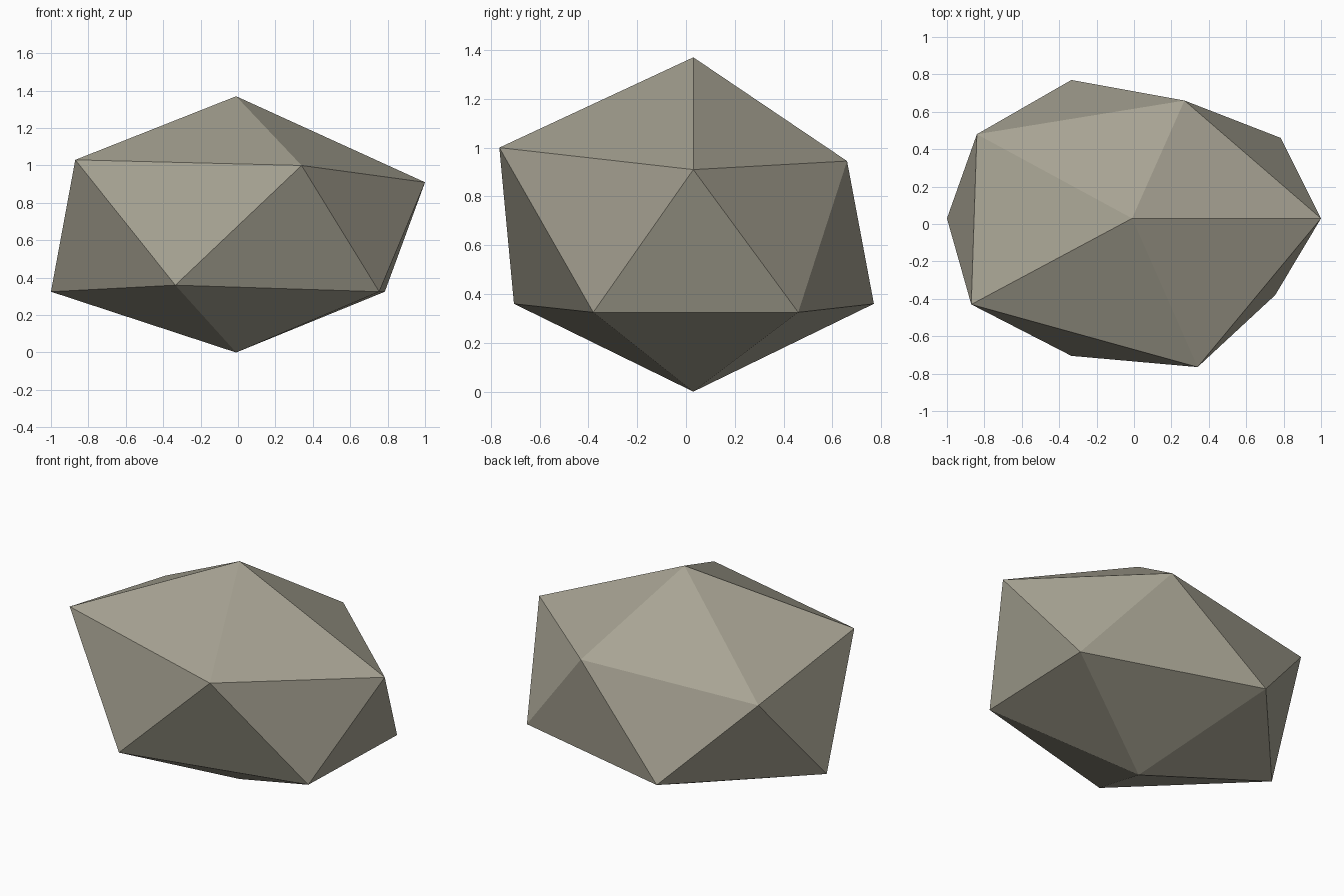
import bpy
import bmesh

old = bpy.data.objects.get("Cube")
if old:
    bpy.data.objects.remove(old, do_unlink=True)

# Stone colour
stone = bpy.data.materials.new("warm grey stone")
stone.use_nodes = True
colour = (0.39, 0.37, 0.295, 1)
stone.diffuse_color = colour
shader = stone.node_tree.nodes["Principled BSDF"]
shader.inputs["Base Color"].default_value = colour
shader.inputs["Roughness"].default_value = 0.9

# Rough twenty-sided rock: two staggered rings of five corners between two poles
upper_ring = [(1.0, 0.03, 0.91), (0.27, 0.66, 0.945), (-0.84, 0.48, 0.885),
              (-0.87, -0.43, 1.03), (0.34, -0.765, 1.0)]
lower_ring = [(0.785, 0.46, 0.325), (-0.335, 0.77, 0.36), (-1.0, 0.03, 0.325),
              (-0.335, -0.705, 0.36), (0.755, -0.38, 0.325)]

bm = bmesh.new()
top = bm.verts.new((-0.01, 0.03, 1.37))
bottom = bm.verts.new((-0.01, 0.03, 0))
upper = [bm.verts.new(p) for p in upper_ring]
lower = [bm.verts.new(p) for p in lower_ring]
for i in range(5):
    j = (i + 1) % 5
    bm.faces.new((top, upper[i], upper[j]))
    bm.faces.new((upper[i], lower[i], upper[j]))
    bm.faces.new((lower[i], lower[j], upper[j]))
    bm.faces.new((bottom, lower[j], lower[i]))
bmesh.ops.recalc_face_normals(bm, faces=bm.faces)

mesh = bpy.data.meshes.new("rock")
bm.to_mesh(mesh)
bm.free()
mesh.materials.append(stone)
rock = bpy.data.objects.new("rock", mesh)
bpy.context.collection.objects.link(rock)
